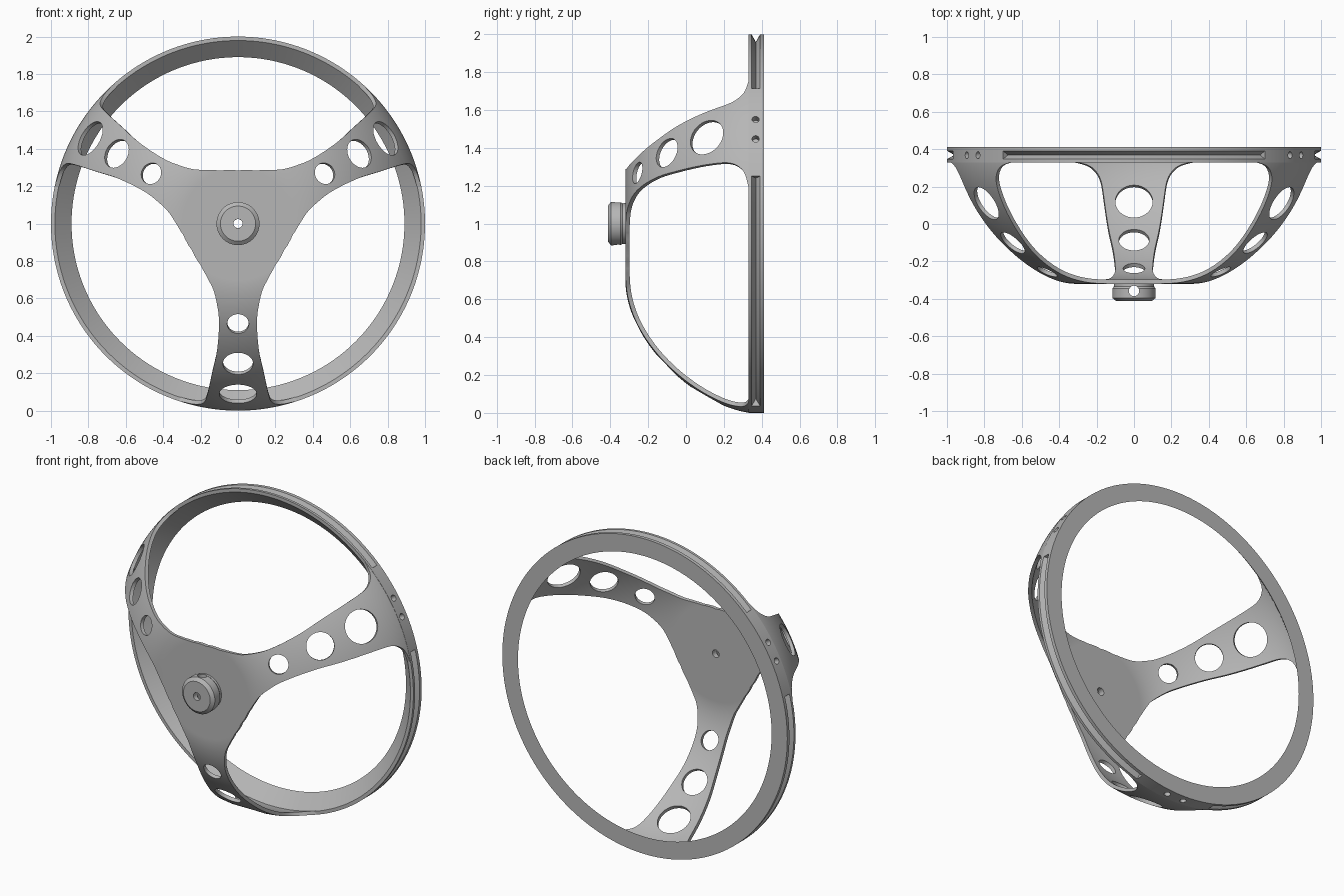
import bpy, bmesh
from math import sin, cos, radians, pi
from mathutils import Vector, Matrix
from mathutils.geometry import interpolate_bezier

cube = bpy.data.objects.get("Cube")
if cube:
    bpy.data.objects.remove(cube)

grey = bpy.data.materials.new("satin_grey")
grey.use_nodes = True
grey.diffuse_color = (0.47, 0.47, 0.47, 1)
grey.node_tree.nodes["Principled BSDF"].inputs["Base Color"].default_value = (0.47, 0.47, 0.47, 1)

SPOKES = [30, 150, 270]      # spoke directions in the front plane, degrees
FRONT = -0.32                # front face of the hub plate


def polar(r, deg, y):
    a = radians(deg)
    return Vector((r * cos(a), y, 1 + r * sin(a)))


def finish(name, bm):
    me = bpy.data.meshes.new(name)
    bm.to_mesh(me)
    bm.free()
    ob = bpy.data.objects.new(name, me)
    bpy.context.collection.objects.link(ob)
    me.materials.append(grey)
    return ob


def apply(ob, kind, **settings):
    mod = ob.modifiers.new(kind, kind)
    for key, value in settings.items():
        setattr(mod, key, value)
    bpy.ops.object.select_all(action="DESELECT")
    ob.select_set(True)
    bpy.context.view_layer.objects.active = ob
    bpy.ops.object.modifier_apply(modifier=mod.name)


def cut(ob, bm):
    bmesh.ops.recalc_face_normals(bm, faces=bm.faces)
    cutter = finish("cutter", bm)
    cutter.hide_render = True
    apply(ob, "BOOLEAN", operation="DIFFERENCE", solver="EXACT", object=cutter)
    bpy.data.objects.remove(cutter)


def smooth(ob):
    bpy.ops.object.select_all(action="DESELECT")
    ob.select_set(True)
    bpy.context.view_layer.objects.active = ob
    bpy.ops.object.shade_smooth_by_angle(angle=radians(30))


def drill(bm, centre, axis, radius, depth):
    rot = Vector(axis).to_track_quat("Z", "Y").to_matrix().to_4x4()
    bmesh.ops.create_cone(bm, cap_ends=True, segments=40, radius1=radius, radius2=radius,
                          depth=depth, matrix=Matrix.Translation(centre) @ rot)


def sweep(profile, start, end, steps):
    """Sweep a closed (radius, y) profile about the hub axis."""
    bm = bmesh.new()
    closed = end - start == 360
    rows = [[bm.verts.new(polar(r, start + (end - start) * i / steps, y)) for r, y in profile]
            for i in range(steps if closed else steps + 1)]
    n = len(profile)
    for i in range(steps):
        a, b = rows[i], rows[(i + 1) % len(rows)]
        for j in range(n):
            k = (j + 1) % n
            bm.faces.new((a[j], a[k], b[k], b[j]))
    if not closed:
        bm.faces.new(rows[0])
        bm.faces.new(rows[-1])
    bmesh.ops.recalc_face_normals(bm, faces=bm.faces)
    return bm


# Bowl curve of the spokes as (radius, y), from the hub plate to the rim
CURVE = interpolate_bezier(Vector((0.3, FRONT)), Vector((0.62, FRONT)),
                           Vector((0.96, 0.05)), Vector((0.999, 0.333)), 201)


def bowl(t):
    f = min(max(t, 0), 1) * 200
    i = min(int(f), 199)
    return CURVE[i].lerp(CURVE[i + 1], f - i)


# Spoke half-angle along the bowl curve: flared at the hub, filleted at the rim
FLARE = [(0, 41), (0.03, 30.5), (0.08, 20.5), (0.17, 13.6), (0.26, 10.7), (0.41, 9.4),
         (0.57, 9.8), (0.82, 10.3), (0.89, 10.9), (0.94, 12.4), (0.975, 14.8), (1, 19.5)]


def half_angles(steps=6):
    pts = [Vector(p) for p in FLARE]
    for i in range(len(pts) - 1):
        a, b = pts[i], pts[i + 1]
        slopes = []
        for k in (i, i + 1):
            lo, hi = pts[max(k - 1, 0)], pts[min(k + 1, len(pts) - 1)]
            slopes.append((hi.y - lo.y) / (hi.x - lo.x))
        h = b.x - a.x
        for s in range(steps):
            u = s / steps
            v = (a.y * (1 + 2 * u) * (1 - u) ** 2 + b.y * u * u * (3 - 2 * u)
                 + h * slopes[0] * u * (1 - u) ** 2 - h * slopes[1] * u * u * (1 - u))
            yield a.x + h * u, v
    yield FLARE[-1]


# Hub plate and three spokes, one curved sheet with thickness
stations = [(0.04, FRONT, 60), (0.15, FRONT, 60), (0.284, FRONT, 60),
            (0.289, FRONT, 54), (0.294, FRONT, 47)]
stations += [(*bowl(t), half) for t, half in half_angles()]
COLS = 28
bm = bmesh.new()
for d in SPOKES:
    rows = [[bm.verts.new(polar(r, d + half * (2 * j / COLS - 1), y)) for j in range(COLS + 1)]
            for r, y, half in stations]
    mid = bm.verts.new((0, FRONT, 1))
    for j in range(COLS):
        bm.faces.new((mid, rows[0][j], rows[0][j + 1]))
        for a, b in zip(rows, rows[1:]):
            bm.faces.new((a[j], b[j], b[j + 1], a[j + 1]))
bmesh.ops.remove_doubles(bm, verts=bm.verts, dist=0.0005)
spokes = finish("hub_plate_and_spokes", bm)
apply(spokes, "SOLIDIFY", thickness=0.022, offset=-1)

# Three lightening holes per spoke, square to the surface, and the axle hole
bm = bmesh.new()
for d in SPOKES:
    for t, radius in ((0.248, 0.058), (0.495, 0.081), (0.745, 0.1)):
        p, ahead = bowl(t), bowl(t + 0.01)
        run = ahead - p
        normal = polar(run.y, d, -run.x) - Vector((0, 0, 1))
        drill(bm, polar(p.x, d, p.y), normal, radius, 0.2)
drill(bm, (0, FRONT, 1), (0, 1, 0), 0.024, 0.2)
cut(spokes, bm)
smooth(spokes)

# Rim with a sloping inner face
rim = finish("rim", sweep([(1, 0.33), (0.979, 0.33), (0.89, 0.413), (1, 0.413)], 0, 360, 192))

# V grooves around the rim between the spokes
for d in SPOKES:
    cut(rim, sweep([(0.96, 0.369), (1.01, 0.341), (1.01, 0.397)], d + 15.5, d + 104.5, 72))

# Pairs of screw holes at the spoke ends
bm = bmesh.new()
for d in SPOKES:
    for side in (-3.4, 3.4):
        p = polar(1, d + side, 0.368)
        drill(bm, p, (p.x, 0, p.z - 1), 0.019, 0.08)
cut(rim, bm)
smooth(rim)

# Hub boss with chamfered front and narrow neck
boss = finish("hub_boss", sweep([(0.024, -0.413), (0.094, -0.413), (0.115, -0.396), (0.115, -0.345),
                                 (0.108, -0.335), (0.108, -0.315), (0.024, -0.315)], 0, 360, 64))
# Set-screw hole across the boss
bm = bmesh.new()
drill(bm, (0, -0.358, 1), (0, 0, 1), 0.028, 0.4)
cut(boss, bm)
smooth(boss)
